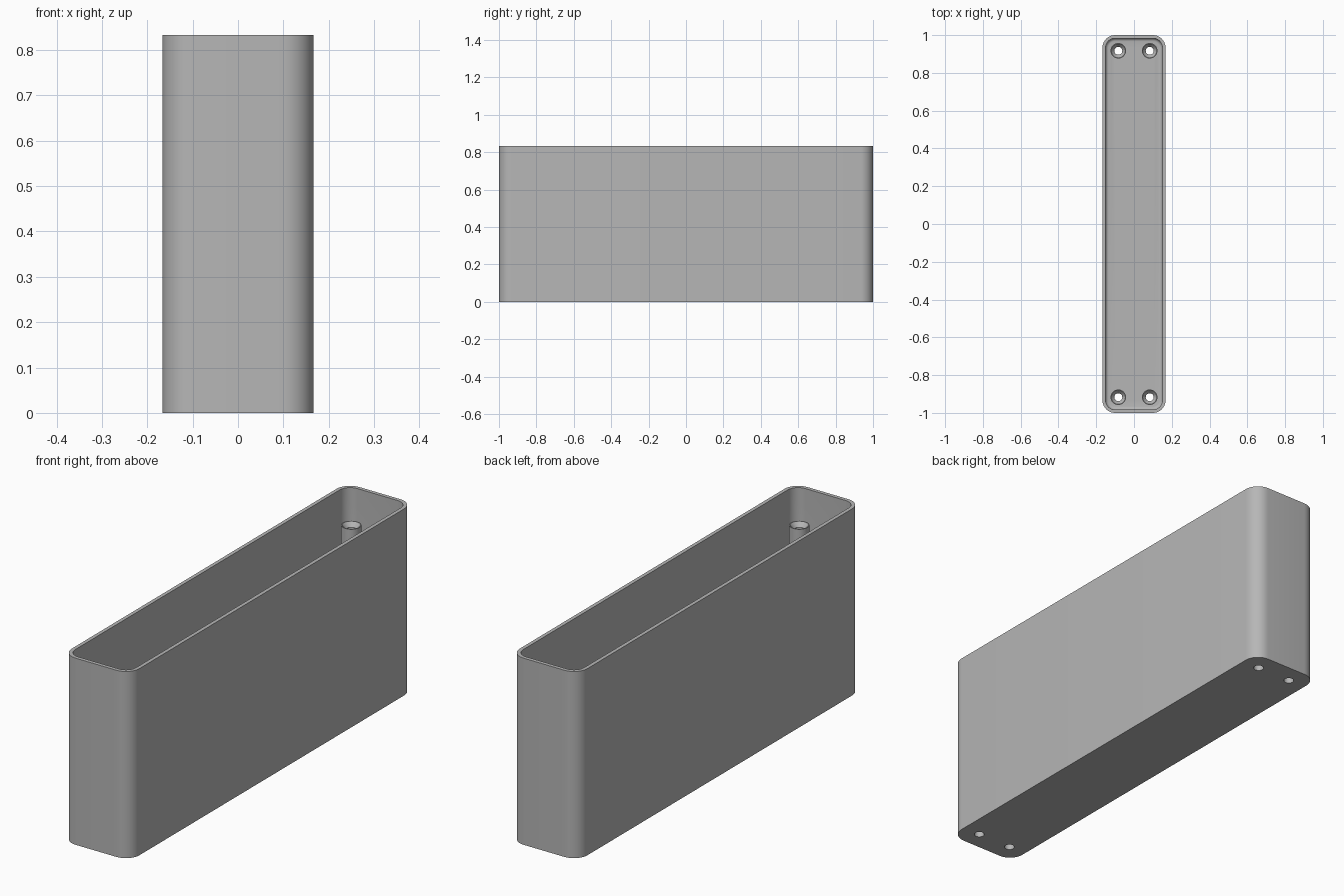
import bpy, bmesh, math

cube = bpy.data.objects.get("Cube")
if cube:
    bpy.data.objects.remove(cube, do_unlink=True)

HALF_X, HALF_Y, HEIGHT = 0.167, 1.0, 0.833
WALL, CORNER = 0.0167, 0.067
POST_X, POST_Y, POST_TOP = 0.083, 0.917, 0.70
POST_R, HOLE_R = 0.041, 0.021

grey = bpy.data.materials.new("plain grey")
grey.use_nodes = True
colour = (0.47, 0.47, 0.47, 1)
grey.diffuse_color = colour
grey.node_tree.nodes["Principled BSDF"].inputs["Base Color"].default_value = colour


def rounded_loop(bm, inset, z, steps=10):
    """Ring of vertices around a rounded rectangle."""
    r = CORNER - inset
    cx, cy = HALF_X - CORNER, HALF_Y - CORNER
    ring = []
    for q, (sx, sy) in enumerate([(1, 1), (-1, 1), (-1, -1), (1, -1)]):
        for i in range(steps + 1):
            a = (q + i / steps) * math.pi / 2
            ring.append(bm.verts.new((sx * cx + r * math.cos(a), sy * cy + r * math.sin(a), z)))
    return ring


def circle_loop(bm, cx, cy, r, z, n=32):
    return [bm.verts.new((cx + r * math.cos(math.tau * i / n),
                          cy + r * math.sin(math.tau * i / n), z)) for i in range(n)]


def bridge(bm, rings, closed=False):
    pairs = list(zip(rings, rings[1:] + rings[:1]))
    for a, b in pairs if closed else pairs[:-1]:
        n = len(a)
        for i in range(n):
            j = (i + 1) % n
            bm.faces.new((a[i], a[j], b[j], b[i]))


def finish(bm, name):
    bmesh.ops.recalc_face_normals(bm, faces=bm.faces[:])
    mesh = bpy.data.meshes.new(name)
    bm.to_mesh(mesh)
    bm.free()
    obj = bpy.data.objects.new(name, mesh)
    bpy.context.collection.objects.link(obj)
    mesh.materials.append(grey)
    return obj


def activate(obj):
    bpy.ops.object.select_all(action="DESELECT")
    obj.select_set(True)
    bpy.context.view_layer.objects.active = obj


corners = [(sx * POST_X, sy * POST_Y) for sx in (-1, 1) for sy in (-1, 1)]

# Open box: outer wall, rim, inner wall and a filleted floor
bm = bmesh.new()
fillet = 0.017
rings = [rounded_loop(bm, 0, 0), rounded_loop(bm, 0, HEIGHT),
         rounded_loop(bm, WALL, HEIGHT)]
for i in range(6):
    a = i / 5 * math.pi / 2
    rings.append(rounded_loop(bm, WALL + fillet * (1 - math.cos(a)),
                              WALL + fillet * (1 - math.sin(a))))
bridge(bm, rings)
bm.faces.new(rings[0])
bm.faces.new(rings[-1])
box = finish(bm, "box_shell")

# Screw holes through the floor
bm = bmesh.new()
for x, y in corners:
    low, high = circle_loop(bm, x, y, HOLE_R, -0.1), circle_loop(bm, x, y, HOLE_R, 0.1)
    bridge(bm, [low, high])
    bm.faces.new(low)
    bm.faces.new(high)
cutter = finish(bm, "hole_cutter")
cutter.hide_render = True
mod = box.modifiers.new("screw holes", "BOOLEAN")
mod.operation, mod.solver, mod.object = "DIFFERENCE", "EXACT", cutter
activate(box)
bpy.ops.object.modifier_apply(modifier=mod.name)
bpy.data.objects.remove(cutter, do_unlink=True)
bpy.ops.object.shade_smooth_by_angle(angle=math.radians(35))

# Hollow screw posts with countersunk tops
for n, (x, y) in enumerate(corners):
    bm = bmesh.new()
    profile = [(HOLE_R, WALL * 0.5), (POST_R, WALL * 0.5), (POST_R, POST_TOP),
               (POST_R - 0.004, POST_TOP), (HOLE_R, POST_TOP - 0.02)]
    bridge(bm, [circle_loop(bm, x, y, r, z) for r, z in profile], closed=True)
    post = finish(bm, f"screw_post_{n + 1}")
    activate(post)
    bpy.ops.object.shade_smooth_by_angle(angle=math.radians(30))
